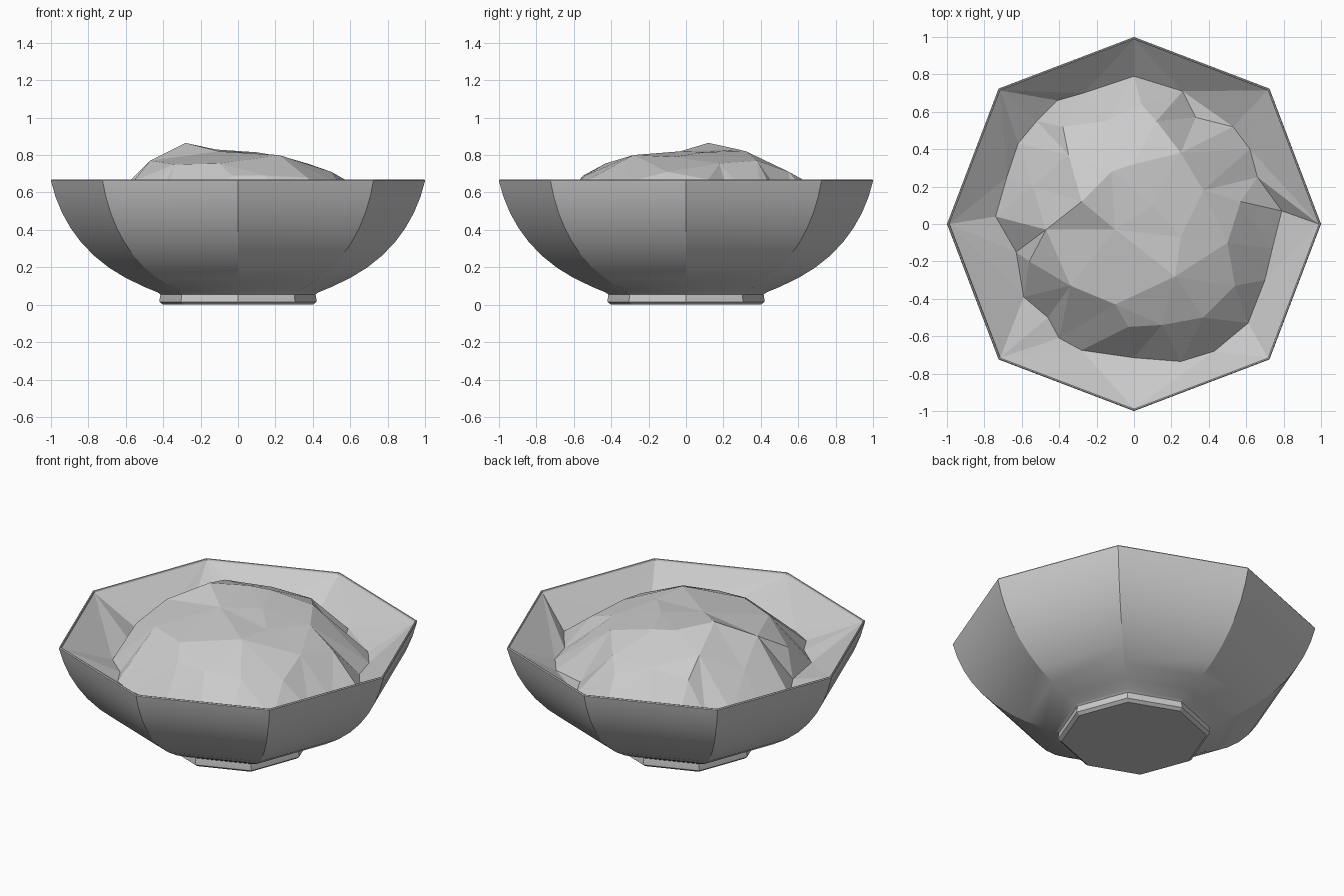
import bpy, math
from mathutils import Vector
from mathutils.geometry import delaunay_2d_cdt

if "Cube" in bpy.data.objects:
    bpy.data.objects.remove(bpy.data.objects["Cube"])


def add_mesh(name, verts, faces):
    mesh = bpy.data.meshes.new(name)
    mesh.from_pydata(verts, [], faces)
    mesh.update()
    ob = bpy.data.objects.new(name, mesh)
    bpy.context.collection.objects.link(ob)
    return ob


def octagon(r, z):
    # corners on the diagonals sit slightly further out
    return [(r * k * math.cos(i * math.pi / 4), r * k * math.sin(i * math.pi / 4), z)
            for i in range(8) for k in [1.024 if i % 2 else 1.0]]


# Bowl: eight-sided lathe with a foot and a thin rounded lip
profile = [(0.40, 0.0), (0.42, 0.015), (0.42, 0.022), (0.415, 0.055), (0.43, 0.066),
           (0.50, 0.095), (0.60, 0.143), (0.69, 0.198), (0.77, 0.262), (0.84, 0.335),
           (0.895, 0.41), (0.94, 0.49), (0.975, 0.575), (0.998, 0.655),
           (1.0, 0.664), (0.996, 0.670), (0.990, 0.669), (0.985, 0.655)]
verts = [v for r, z in profile for v in octagon(r, z)]
faces = [tuple(reversed(range(8)))]
for k in range(len(profile) - 1):
    for i in range(8):
        j = (i + 1) % 8
        faces.append((k * 8 + i, k * 8 + j, k * 8 + 8 + j, k * 8 + 8 + i))
bowl = add_mesh("bowl", verts, faces)
bpy.context.view_layer.objects.active = bowl
bowl.select_set(True)
bpy.ops.object.shade_smooth_by_angle(angle=math.radians(20))

# Filling: low-poly mound that slopes up to the rim all round
foot_line = [(0, .79), (.26, .71), (.33, .57), (.53, .52), (.62, .4), (.66, .25),
             (.79, .07), (.74, -.13), (.70, -.3), (.61, -.53), (.43, -.68), (.25, -.735),
             (0, -.715), (-.28, -.675), (-.40, -.61), (-.46, -.5), (-.59, -.39),
             (-.63, -.15), (-.74, .04), (-.68, .25), (-.62, .43), (-.52, .55),
             (-.41, .66), (-.27, .70)]
tops = [(-.28, .12, .865), (-.12, .28, .83), (0, .32, .82), (.25, .38, .77), (.12, .55, .71),
        (.04, .64, .66), (-.35, .37, .77), (-.38, .52, .68), (-.15, .55, .71),
        (-.47, -.03, .77), (-.54, .2, .66), (-.1, -.03, .82), (.1, .1, .815),
        (.37, .18, .755), (.57, .12, .67), (.25, -.07, .79), (.50, -.1, .71),
        (.22, -.28, .80), (.54, -.33, .65), (.37, -.5, .68), (.15, -.54, .69),
        (-.03, -.55, .69), (-.10, -.43, .755), (-.34, -.33, .75), (-.56, -.2, .66)]
rim = octagon(0.987, 0.66)
points = [Vector(p) for p in rim + [(x, y, 0.5) for x, y in foot_line] + tops]
n = len(foot_line)
edges = [(i, (i + 1) % 8) for i in range(8)] + [(8 + i, 8 + (i + 1) % n) for i in range(n)]
flat, _, tris, source, _, _ = delaunay_2d_cdt([p.to_2d() for p in points], edges, [], 1, 1e-5)
add_mesh("food_mound", [(p.x, p.y, points[source[i][0]].z) for i, p in enumerate(flat)],
         [tuple(t) for t in tris])
